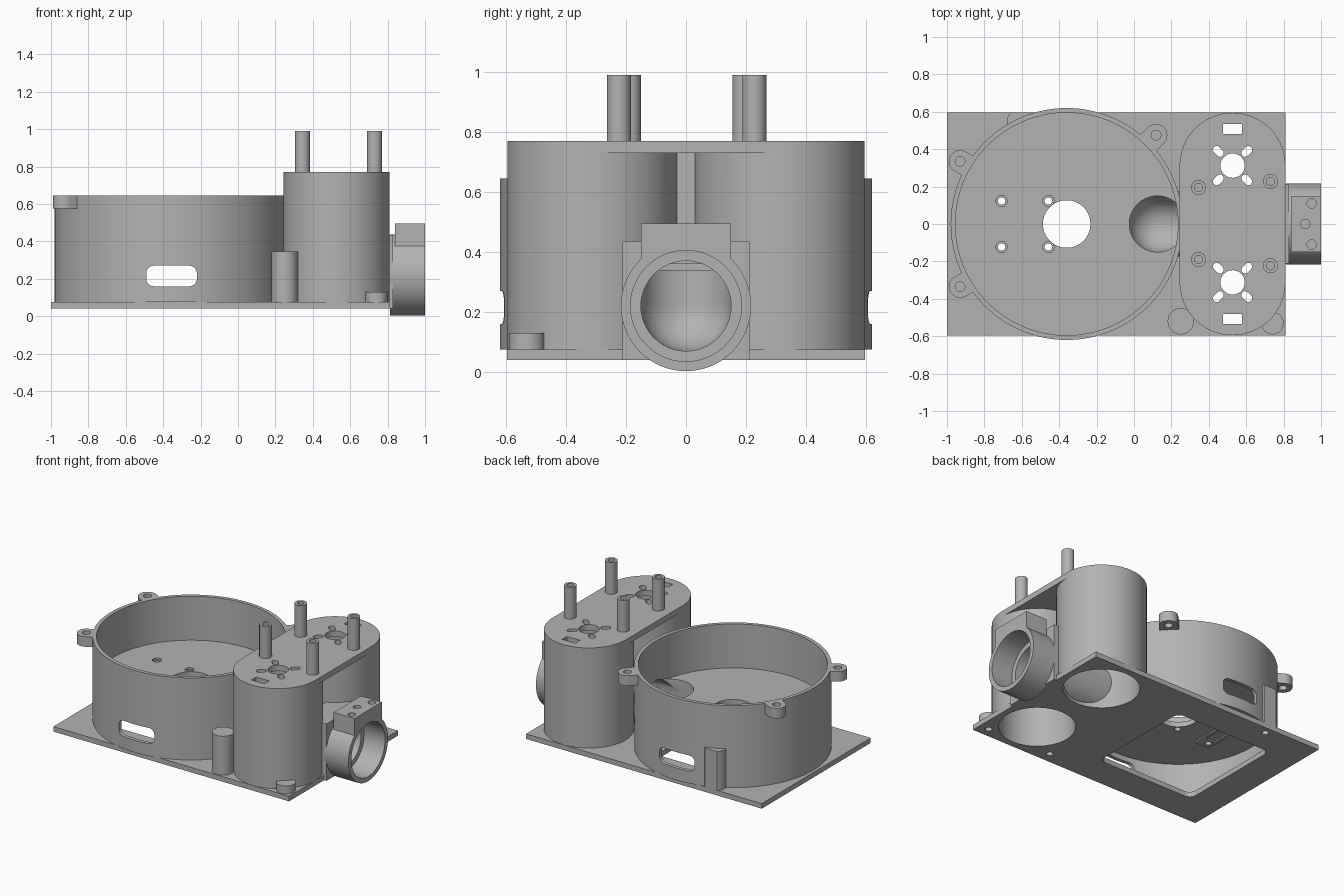
import bpy
import bmesh
import math
from mathutils import Matrix, Vector

if "Cube" in bpy.data.objects:
    bpy.data.objects.remove(bpy.data.objects["Cube"], do_unlink=True)

grey = bpy.data.materials.new("plain grey")
grey.use_nodes = True
colour = (0.45, 0.45, 0.45, 1)
grey.diffuse_color = colour
grey.node_tree.nodes["Principled BSDF"].inputs["Base Color"].default_value = colour


def finish(name, bm):
    mesh = bpy.data.meshes.new(name)
    bmesh.ops.recalc_face_normals(bm, faces=bm.faces)
    bm.to_mesh(mesh)
    bm.free()
    mesh.materials.append(grey)
    obj = bpy.data.objects.new(name, mesh)
    bpy.context.collection.objects.link(obj)
    return obj


def prism(name, points, z0, z1):
    """Extrude a closed outline from z0 up to z1."""
    bm = bmesh.new()
    face = bm.faces.new([bm.verts.new((x, y, z0)) for x, y in points])
    top = bmesh.ops.extrude_face_region(bm, geom=[face])["geom"]
    verts = [v for v in top if isinstance(v, bmesh.types.BMVert)]
    bmesh.ops.translate(bm, verts=verts, vec=(0, 0, z1 - z0))
    return finish(name, bm)


def box(name, x0, x1, y0, y1, z0, z1):
    return prism(name, [(x0, y0), (x1, y0), (x1, y1), (x0, y1)], z0, z1)


def rounded(x0, x1, y0, y1, r, n=12):
    """Outline of a rectangle with rounded corners."""
    corners = [(x1 - r, y1 - r), (x0 + r, y1 - r), (x0 + r, y0 + r), (x1 - r, y0 + r)]
    return [(cx + r * math.cos(a), cy + r * math.sin(a))
            for k, (cx, cy) in enumerate(corners)
            for a in [(k + i / n) * math.pi / 2 for i in range(n + 1)]]


def disc(name, x, y, r, z0, z1, n=48):
    pts = [(x + r * math.cos(2 * math.pi * i / n), y + r * math.sin(2 * math.pi * i / n))
           for i in range(n)]
    return prism(name, pts, z0, z1)


def tube_x(name, r, x0, x1):
    """Solid cylinder lying along x at the pipe height."""
    obj = disc(name, 0, 0, r, x0, x1, 64)
    obj.data.transform(Matrix.Translation((0, 0, PIPE_Z)) @ Matrix.Rotation(math.pi / 2, 4, "Y"))
    return obj


def ball(name, r):
    bm = bmesh.new()
    bmesh.ops.create_uvsphere(bm, u_segments=64, v_segments=32, radius=r)
    bmesh.ops.translate(bm, verts=bm.verts, vec=(ELBOW_X, 0, PIPE_Z))
    return finish(name, bm)


def combine(obj, tools, operation="DIFFERENCE"):
    for tool in tools:
        mod = obj.modifiers.new("combine", "BOOLEAN")
        mod.operation, mod.solver, mod.object = operation, "EXACT", tool
        bpy.context.view_layer.objects.active = obj
        bpy.ops.object.modifier_apply(modifier=mod.name)
        bpy.data.objects.remove(tool, do_unlink=True)
    return obj


PIPE_Z, ELBOW_X = 0.22, 0.125
BASE, DECK, FLOOR = 0.04, 0.075, 0.34
DRUM_X, TOWER_X, TOWER_Y, TOWER_R = -0.36, 0.527, 0.312, 0.283


def bore():
    return [tube_x("cutter", 0.15, ELBOW_X, 1.1), ball("cutter", 0.15),
            disc("cutter", ELBOW_X, 0, 0.15, PIPE_Z, FLOOR + 0.01, 64)]


# Base plate with a large hatch, tower openings and screw holes
plate = box("base_plate", -1, 0.81, -0.597, 0.597, BASE, DECK)
posts = [("front_post", 0.25, -0.52, 0.07, 0.345), ("rear_post", -0.61, 0.545, 0.07, 0.345),
         ("corner_peg", 0.74, -0.53, 0.06, 0.13)]
cuts = [prism("cutter", rounded(-0.78, -0.04, -0.38, 0.38, 0.05), 0, 0.2)]
cuts += [disc("cutter", TOWER_X, s * TOWER_Y, 0.24, 0, 0.2, 64) for s in (-1, 1)]
cuts += [disc("cutter", x, y, 0.022, 0, 0.2, 24) for _, x, y, _, _ in posts]
combine(plate, cuts + bore())

# Screw posts on the plate, hollow from below and trimmed to the plate edge
for name, x, y, r, top in posts:
    post = disc(name, x, y, r, DECK, top)
    combine(post, [disc("cutter", x, y, 0.022, 0, top - 0.03, 24),
                   box("cutter", -1, 1, -0.8, -0.597, 0, 1),
                   box("cutter", -1, 1, 0.597, 0.8, 0, 1),
                   disc("cutter", DRUM_X, 0, 0.605, 0, 1, 128),
                   disc("cutter", TOWER_X, -TOWER_Y, 0.26, 0, 1, 64)])

# Drum with a raised floor and three screw ears
drum = disc("drum", DRUM_X, 0, 0.62, DECK, 0.645, 128)
ears = [(-0.93, 0.335), (-0.93, -0.335), (0.118, 0.475)]
for x, y in ears:
    out = Vector((x - DRUM_X, y)).normalized()
    side = Vector((-out.y, out.x)) * 0.06
    tip = Vector((x, y))
    root = tip - out * 0.12
    neck = prism("neck", [root - side, tip - side, tip + side, root + side], 0.575, 0.645)
    combine(drum, [neck, disc("ear", x, y, 0.06, 0.575, 0.645)], "UNION")
cuts = [disc("cutter", DRUM_X, 0, 0.595, FLOOR, 1, 128),
        disc("cutter", DRUM_X, 0, 0.595, 0, FLOOR - 0.035, 128),
        disc("cutter", DRUM_X, 0, 0.127, 0, 1, 64)]
cuts += [disc("cutter", x, y, 0.026, 0.5, 0.7, 24) for x, y in ears]
cuts += [disc("cutter", x, s * 0.123, 0.02, 0.2, 0.5, 24) for x in (-0.708, -0.458) for s in (-1, 1)]
cuts += [disc("cutter", x, s * 0.123, 0.03, FLOOR - 0.012, 0.5, 24)
         for x in (-0.708, -0.458) for s in (-1, 1)]
# Long cable slot through the front and back walls
slot = prism("cutter", rounded(-0.49, -0.22, 0.16, 0.27, 0.04), -1, 1)
slot.data.transform(Matrix.Rotation(math.pi / 2, 4, "X"))
combine(drum, cuts + [slot] + bore())

# Small recessed mount beneath the drum floor
mount = box("floor_mount", -0.75, -0.64, -0.17, 0.17, FLOOR - 0.044, FLOOR - 0.034)
combine(mount, [box("cutter", -0.73, -0.66, -0.09, 0.09, 0, 1)]
        + [disc("cutter", -0.708, s * 0.123, 0.02, 0, 1, 24) for s in (-1, 1)])

# Twin hollow towers
for s, name in ((-1, "front_tower"), (1, "rear_tower")):
    tower = disc(name, TOWER_X, s * TOWER_Y, TOWER_R, DECK, 0.735, 96)
    combine(tower, [disc("cutter", TOWER_X, s * TOWER_Y, 0.24, 0, 1, 64)] + bore())

# Shared tower lid with motor mounting holes
lid = prism("tower_lid", rounded(TOWER_X - TOWER_R, TOWER_X + TOWER_R, -0.595, 0.595, TOWER_R, 24),
            0.73, 0.77)
cuts = []
for s in (-1, 1):
    cy = s * TOWER_Y
    cuts.append(disc("cutter", TOWER_X, cy, 0.065, 0, 1))
    cuts.append(box("cutter", TOWER_X - 0.05, TOWER_X + 0.05, s * 0.508 - 0.026, s * 0.508 + 0.026, 0, 1))
    for k in range(4):
        oval = prism("cutter", rounded(0.075, 0.14, -0.02, 0.02, 0.0199, 6), 0, 1)
        turn = Matrix.Rotation(math.pi / 4 + k * math.pi / 2, 4, "Z")
        oval.data.transform(Matrix.Translation((TOWER_X, cy, 0)) @ turn)
        cuts.append(oval)
combine(lid, cuts)
box("tower_web", 0.51, 0.54, -0.05, 0.05, 0.36, 0.735)

# Standoffs on the lid
for i, (x, y) in enumerate([(0.345, 0.195), (0.345, -0.19), (0.73, 0.228), (0.73, -0.223)]):
    standoff = disc(f"standoff_{i + 1}", x, y, 0.04, 0.765, 0.99, 32)
    combine(standoff, [disc("cutter", x, y, 0.022, 0.85, 1.1, 24)])

# Elbow pipe running from the drum floor to the side outlet
pipe = tube_x("elbow_pipe", 0.175, ELBOW_X, 0.82)
combine(pipe, [ball("bend", 0.175), disc("riser", ELBOW_X, 0, 0.175, PIPE_Z, FLOOR, 64)], "UNION")
combine(pipe, [box("cutter", -0.2, 0.24, -0.3, 0.3, FLOOR - 0.002, 1)] + bore())

# Outlet flange between the towers
flange = box("outlet_flange", 0.64, 0.828, -0.212, 0.212, BASE, 0.435)
combine(flange, [disc("cutter", TOWER_X, s * TOWER_Y, 0.26, 0, 1, 64) for s in (-1, 1)] + bore())

# Outlet collar with a clamp block on top
collar = tube_x("outlet_collar", 0.217, 0.812, 1)
combine(collar, [box("clamp", 0.84, 1, -0.15, 0.15, 0.3, 0.495)], "UNION")
cuts = [tube_x("cutter", 0.185, 0.84, 1.1)]
cuts += [disc("cutter", x, y, 0.025, 0.42, 0.6, 24) for x, y in [(0.95, 0.11), (0.95, -0.11), (0.915, 0)]]
combine(collar, cuts + bore())

# Smooth curved walls while keeping crisp edges
bpy.ops.object.select_all(action="DESELECT")
for obj in bpy.context.collection.objects:
    if obj.type == "MESH" and obj.data.materials[:] == [grey]:
        obj.select_set(True)
        bpy.context.view_layer.objects.active = obj
bpy.ops.object.shade_smooth_by_angle(angle=math.radians(30))
